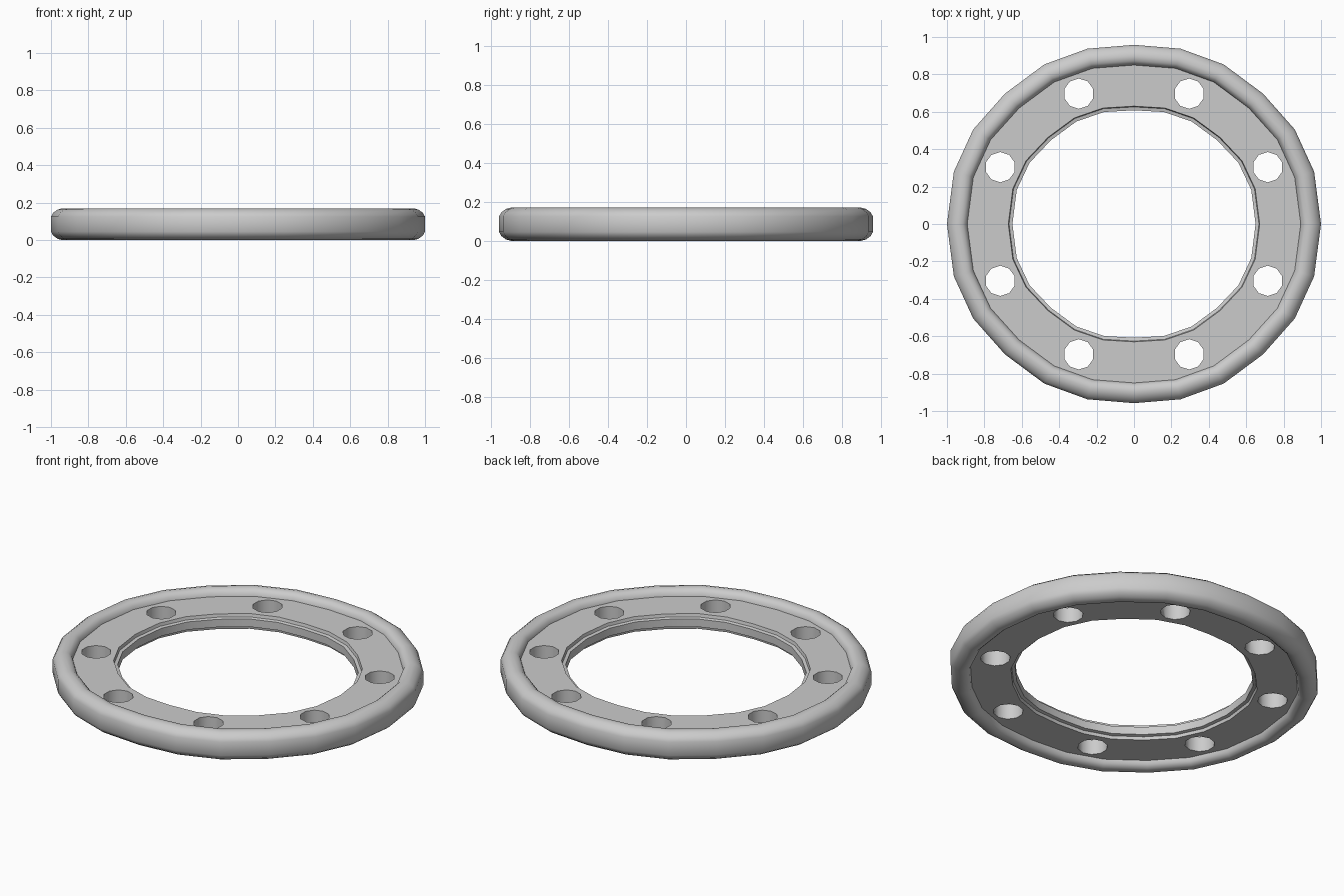
import bpy, bmesh, math
from mathutils import Vector

if "Cube" in bpy.data.objects:
    bpy.data.objects.remove(bpy.data.objects["Cube"])

# 24-sided, slightly oval outline, given as one quarter and mirrored
quarter = [(1.0, 0.0), (0.963, 0.28), (0.86, 0.505), (0.69, 0.697),
           (0.48, 0.853), (0.25, 0.937), (0.0, 0.958)]
half = quarter + [(-x, y) for x, y in quarter[-2::-1]]
outline = [Vector(p) for p in half + [(-x, -y) for x, y in half[1:-1]]]


def sweep(name, profile):
    """Sweep a closed (inset, z) profile around the outline."""
    bm = bmesh.new()
    rings = []
    for p in outline:
        rings.append([bm.verts.new((*(p - p.normalized() * d), z)) for d, z in profile])
    n, m = len(rings), len(profile)
    for i in range(n):
        a, b = rings[i], rings[(i + 1) % n]
        for j in range(m):
            k = (j + 1) % m
            bm.faces.new((a[j], b[j], b[k], a[k]))
    bmesh.ops.recalc_face_normals(bm, faces=bm.faces)
    me = bpy.data.meshes.new(name)
    bm.to_mesh(me)
    bm.free()
    ob = bpy.data.objects.new(name, me)
    bpy.context.collection.objects.link(ob)
    return ob


def smooth(ob, angle):
    bpy.ops.object.select_all(action='DESELECT')
    ob.select_set(True)
    bpy.context.view_layer.objects.active = ob
    bpy.ops.object.shade_smooth_by_angle(angle=math.radians(angle))


# Rounded outer rim, symmetric about its mid height
H = 0.17
upper = [(0.0, 0.125), (0.012, 0.146), (0.035, 0.163), (0.06, 0.17),
         (0.085, 0.165), (0.102, 0.15), (0.11, 0.125)]
rim = sweep("outer_rim", upper + [(d, H - z) for d, z in reversed(upper)])
smooth(rim, 50)

# Recessed flat plate with a thinner lip around the opening
upper = [(0.07, 0.13), (0.328, 0.13), (0.332, 0.112), (0.35, 0.108)]
plate = sweep("flange_plate", upper + [(d, H - z) for d, z in reversed(upper)])

# Eight bolt holes
bm = bmesh.new()
for x, y in [(0.295, 0.697), (0.715, 0.304)]:
    for sx in (-1, 1):
        for sy in (-1, 1):
            r = bmesh.ops.create_cone(bm, cap_ends=True, segments=10, radius1=0.081,
                                      radius2=0.081, depth=0.5)
            bmesh.ops.translate(bm, verts=r["verts"], vec=(sx * x, sy * y, H / 2))
me = bpy.data.meshes.new("bolt_hole_cutter")
bm.to_mesh(me)
bm.free()
cutter = bpy.data.objects.new("bolt_hole_cutter", me)
bpy.context.collection.objects.link(cutter)
cutter.hide_render = True

mod = plate.modifiers.new("bolt_holes", 'BOOLEAN')
mod.operation = 'DIFFERENCE'
mod.solver = 'EXACT'
mod.object = cutter
bpy.context.view_layer.objects.active = plate
bpy.ops.object.modifier_apply(modifier=mod.name)
bpy.data.objects.remove(cutter)
smooth(plate, 40)
